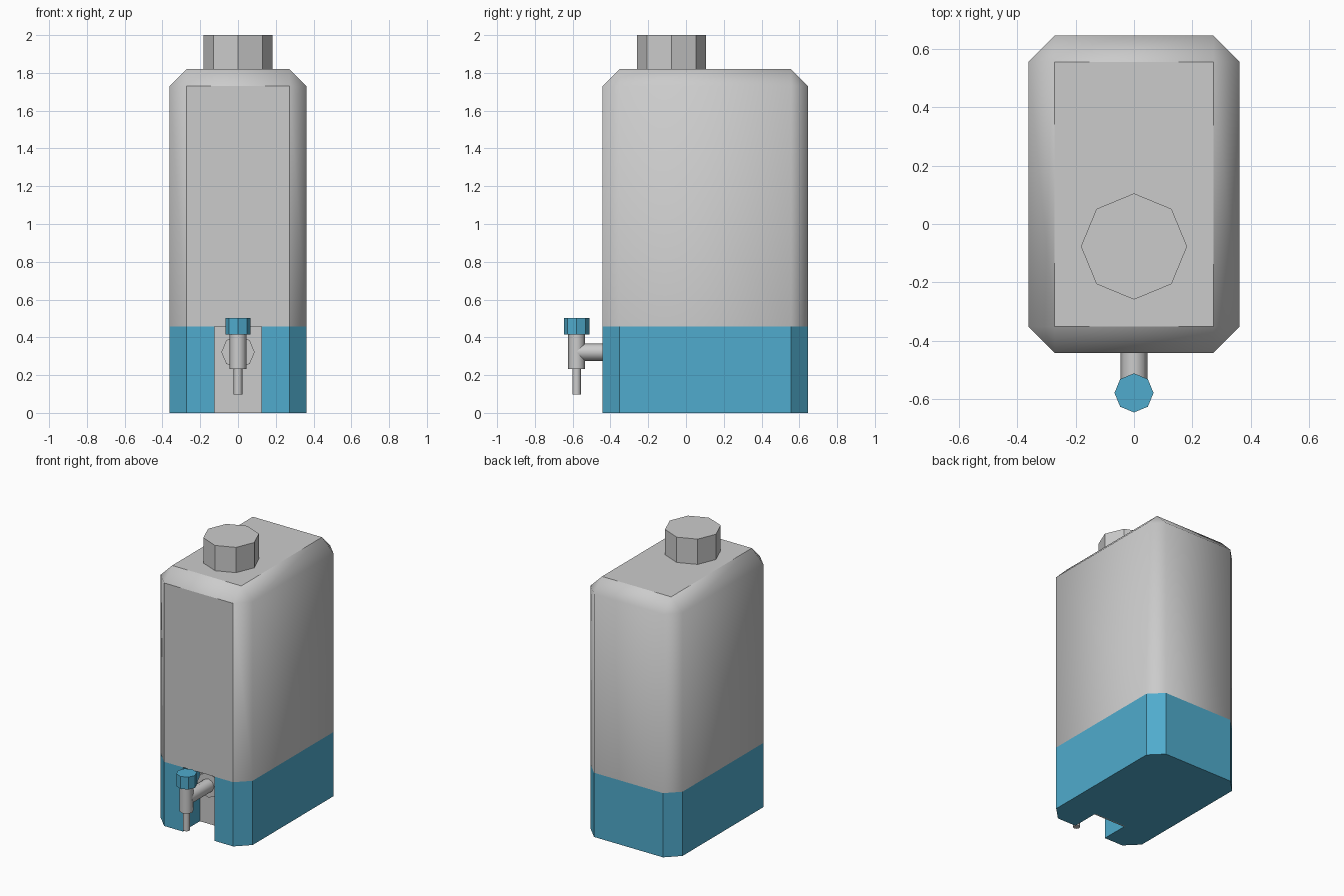
import bpy, bmesh
from math import pi
from mathutils import Matrix, Vector

if "Cube" in bpy.data.objects:
    bpy.data.objects.remove(bpy.data.objects["Cube"])

HX, Y0, Y1, C = 0.362, -0.442, 0.646, 0.09   # body half width, front, back, chamfer
SPLIT, TOP = 0.457, 1.82                     # base/tank seam, shoulder height
NX, NY = 0.125, -0.25                        # tap recess half width and back

blue = bpy.data.materials.new("blue_plastic")
blue.diffuse_color = (0.08, 0.41, 0.61, 1)
blue.use_nodes = True
blue.node_tree.nodes["Principled BSDF"].inputs["Base Color"].default_value = blue.diffuse_color


def finish(name, bm, mat=None):
    bmesh.ops.recalc_face_normals(bm, faces=bm.faces)
    me = bpy.data.meshes.new(name)
    bm.to_mesh(me)
    bm.free()
    ob = bpy.data.objects.new(name, me)
    bpy.context.collection.objects.link(ob)
    if mat:
        me.materials.append(mat)
    return ob


def box(bm, lo, hi):
    lo, hi = Vector(lo), Vector(hi)
    size = hi - lo
    bmesh.ops.create_cube(bm, size=1, matrix=Matrix.Translation((lo + hi) / 2)
                          @ Matrix.Diagonal((*size, 1)))


def prism(name, start, end, radius, mat=None, smooth=False):
    """Eight-sided cylinder between two points."""
    a, b = Vector(start), Vector(end)
    bm = bmesh.new()
    rot = Matrix.Rotation(pi / 2, 4, 'X') if abs(b.y - a.y) > 0 else Matrix()
    bmesh.ops.create_cone(bm, cap_ends=True, segments=8, radius1=radius,
                          radius2=radius, depth=(b - a).length,
                          matrix=Matrix.Translation((a + b) / 2) @ rot)
    for f in bm.faces:
        f.smooth = smooth and len(f.verts) == 4
    return finish(name, bm, mat)


# Tank: box with every edge chamfered except the bottom rim
bm = bmesh.new()
box(bm, (-HX, Y0, SPLIT), (HX, Y1, TOP))
edges = [e for e in bm.edges if max(v.co.z for v in e.verts) > SPLIT + 0.01]
bmesh.ops.bevel(bm, geom=edges, offset=C, offset_type='OFFSET', segments=1,
                profile=0.5, affect='EDGES')
bm.normal_update()
for f in bm.faces:
    n = f.normal
    f.smooth = abs(n.z) < 0.99 and n.y > -0.99   # top and front stay flat
finish("tank", bm)

# Base: chamfered outline with a recess for the tap, mirrored half profile
half = [(NX, NY + 0.01), (NX, Y0), (HX - C, Y0), (HX, Y0 + C), (HX, Y1 - C), (HX - C, Y1)]
outline = half + [(-x, y) for x, y in reversed(half)]
bm = bmesh.new()
face = bm.faces.new([bm.verts.new((x, y, 0)) for x, y in outline])
ext = bmesh.ops.extrude_face_region(bm, geom=[face], use_keep_orig=True)
bmesh.ops.translate(bm, vec=(0, 0, SPLIT),
                    verts=[g for g in ext["geom"] if isinstance(g, bmesh.types.BMVert)])
finish("base", bm, blue)

# Grey wall at the back of the recess
bm = bmesh.new()
box(bm, (-NX, NY, 0), (NX, NY + 0.01, SPLIT))
finish("recess_panel", bm)

# Filler cap
prism("filler_cap", (0, -0.077, TOP), (0, -0.077, 2.0), 0.182)

# Tap: flange, pipe, valve body, spout and knob
TY, TZ = -0.579, 0.322
prism("tap_flange", (0, NY, TZ), (0, -0.335, TZ), 0.088, smooth=True)
prism("tap_pipe", (0, -0.33, TZ), (0, TY, TZ), 0.046, smooth=True)
prism("valve_body", (0, TY, 0.232), (0, TY, 0.415), 0.045, smooth=True)
prism("tap_spout", (0, TY, 0.097), (0, TY, 0.24), 0.023, smooth=True)
prism("tap_knob", (0, TY, 0.415), (0, TY, 0.503), 0.067, blue)
